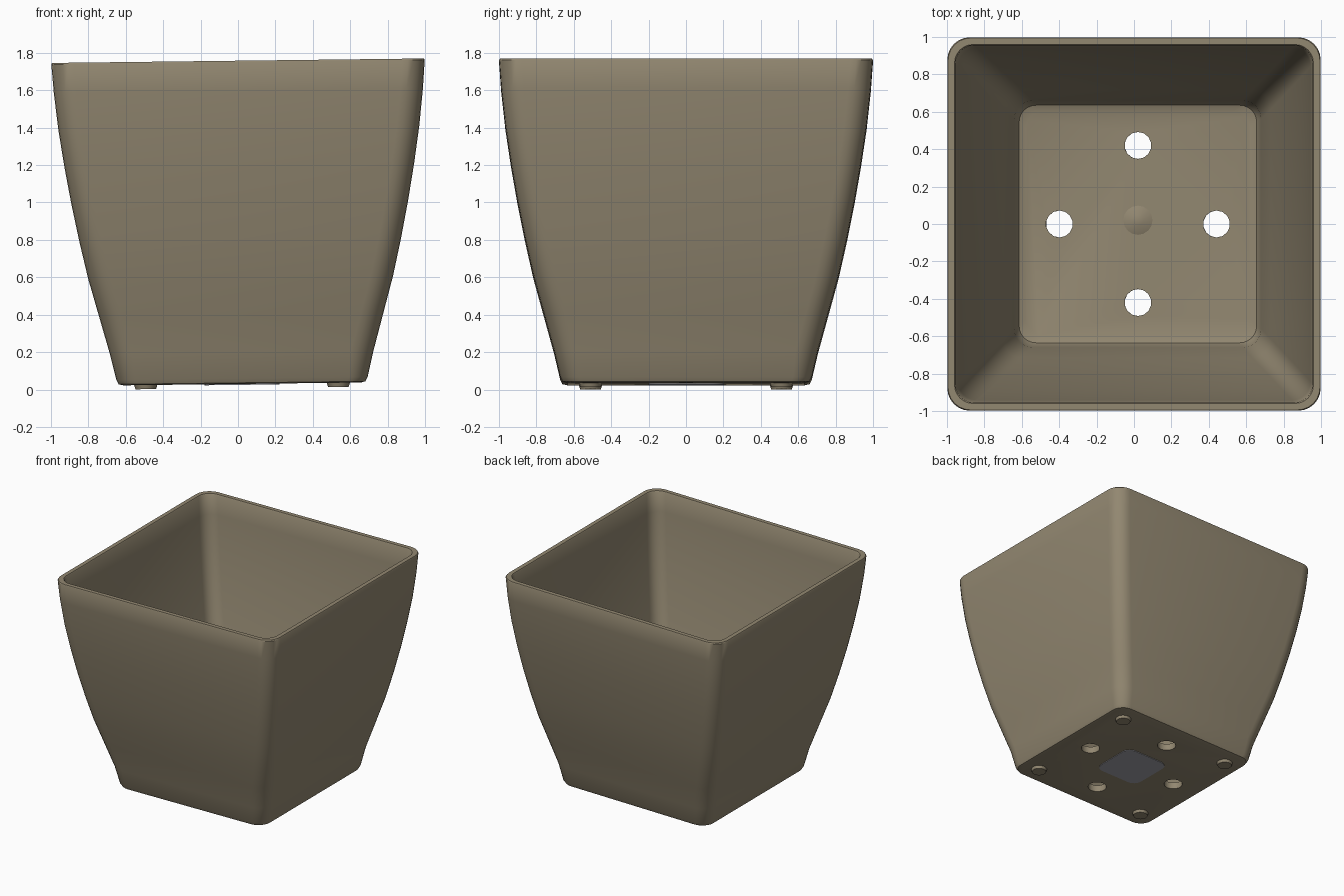
import bpy, bmesh, math
from mathutils import Matrix

if "Cube" in bpy.data.objects:
    bpy.data.objects.remove(bpy.data.objects["Cube"])


def material(name, rgb):
    m = bpy.data.materials.new(name)
    m.use_nodes = True
    m.diffuse_color = (*rgb, 1)
    m.node_tree.nodes["Principled BSDF"].inputs["Base Color"].default_value = (*rgb, 1)
    return m


TAN = material("warm tan", (0.29, 0.245, 0.165))
GREY = material("cool grey", (0.36, 0.36, 0.40))


def rounded_square(half, r, z, steps=6):
    """Ring of points around a square with round corners."""
    pts = []
    for k in range(4):
        mid = math.pi / 4 + k * math.pi / 2
        cx = math.copysign(half - r, math.cos(mid))
        cy = math.copysign(half - r, math.sin(mid))
        for s in range(steps + 1):
            a = mid - math.pi / 4 + s / steps * math.pi / 2
            pts.append((cx + r * math.cos(a), cy + r * math.sin(a), z))
    return pts


def finish(name, bm, mat):
    bmesh.ops.recalc_face_normals(bm, faces=bm.faces)
    mesh = bpy.data.meshes.new(name)
    bm.to_mesh(mesh)
    bm.free()
    mesh.materials.append(mat)
    ob = bpy.data.objects.new(name, mesh)
    bpy.context.collection.objects.link(ob)
    return ob


def loft(name, rings, mat):
    """Skin closed rings in order and cap both ends."""
    bm = bmesh.new()
    loops = [[bm.verts.new(p) for p in ring] for ring in rings]
    n = len(loops[0])
    for a, b in zip(loops, loops[1:]):
        for i in range(n):
            j = (i + 1) % n
            bm.faces.new((a[i], a[j], b[j], b[i]))
    bm.faces.new(loops[0])
    bm.faces.new(loops[-1])
    return finish(name, bm, mat)


def cone(name, x, y, z0, z1, r0, r1, mat, sides=16):
    bm = bmesh.new()
    bmesh.ops.create_cone(bm, cap_ends=True, segments=sides, radius1=r0, radius2=r1,
                          depth=z1 - z0, matrix=Matrix.Translation((x, y, (z0 + z1) / 2)))
    return finish(name, bm, mat)


# Pot wall: bowed outside, flat rim, inside and floor
outer = [(0.705, 0.2), (0.76, 0.4), (0.815, 0.6), (0.86, 0.8), (0.9, 1.0),
         (0.935, 1.2), (0.965, 1.4), (0.987, 1.6)]
rings = [rounded_square(h, 0.1, z) for h, z in [(0.635, 0.03), (0.66, 0.036), (0.672, 0.06)]]
rings += [rounded_square(h, 0.12, z) for h, z in outer]
rings += [rounded_square(h, r, z) for h, r, z in
          [(0.998, 0.12, 1.75), (0.994, 0.12, 1.758), (0.96, 0.1, 1.758), (0.955, 0.1, 1.75)]]
rings += [rounded_square(h - 0.045, 0.1, z) for h, z in reversed(outer)]
rings += [rounded_square(h, 0.09, z) for h, z in [(0.65, 0.13), (0.635, 0.1), (0.6, 0.085)]]
pot = loft("pot", rings, TAN)

# Four drainage holes
hole_spots = [(0.42, 0), (-0.42, 0), (0, 0.42), (0, -0.42)]
cutters = []
for x, y in hole_spots:
    cutter = cone("hole_cutter", x, y, -0.2, 0.3, 0.072, 0.072, TAN, 14)
    cutter.hide_render = True
    cutters.append(cutter)
    mod = pot.modifiers.new("drain", "BOOLEAN")
    mod.operation = "DIFFERENCE"
    mod.solver = "EXACT"
    mod.object = cutter
bpy.context.view_layer.update()
cut = bpy.data.meshes.new_from_object(pot.evaluated_get(bpy.context.evaluated_depsgraph_get()))
pot.modifiers.clear()
pot.data = cut
for c in cutters:
    bpy.data.objects.remove(c)

# Feet, floor mound and underside label plate
parts = [pot]
for x in (-0.515, 0.515):
    for y in (-0.51, 0.51):
        parts.append(cone("foot", x, y, 0.008, 0.04, 0.055, 0.065, TAN))
parts.append(cone("floor_mound", 0, 0.02, 0.08, 0.105, 0.09, 0.03, TAN))
parts.append(loft("base_plate", [rounded_square(0.2, 0.07, z) for z in (0.025, 0.031)], GREY))

# Slight lean of the whole pot, then shading
for ob in parts:
    for v in ob.data.vertices:
        x, z = v.co.x, v.co.z
        v.co.x = x + 0.022 * max(0, 1 - z / 1.75)
        v.co.z = z + 0.012 * x
    ob.data.update()
bpy.ops.object.select_all(action="DESELECT")
for ob in parts:
    ob.select_set(True)
bpy.context.view_layer.objects.active = pot
bpy.ops.object.shade_smooth_by_angle(angle=math.radians(35))
